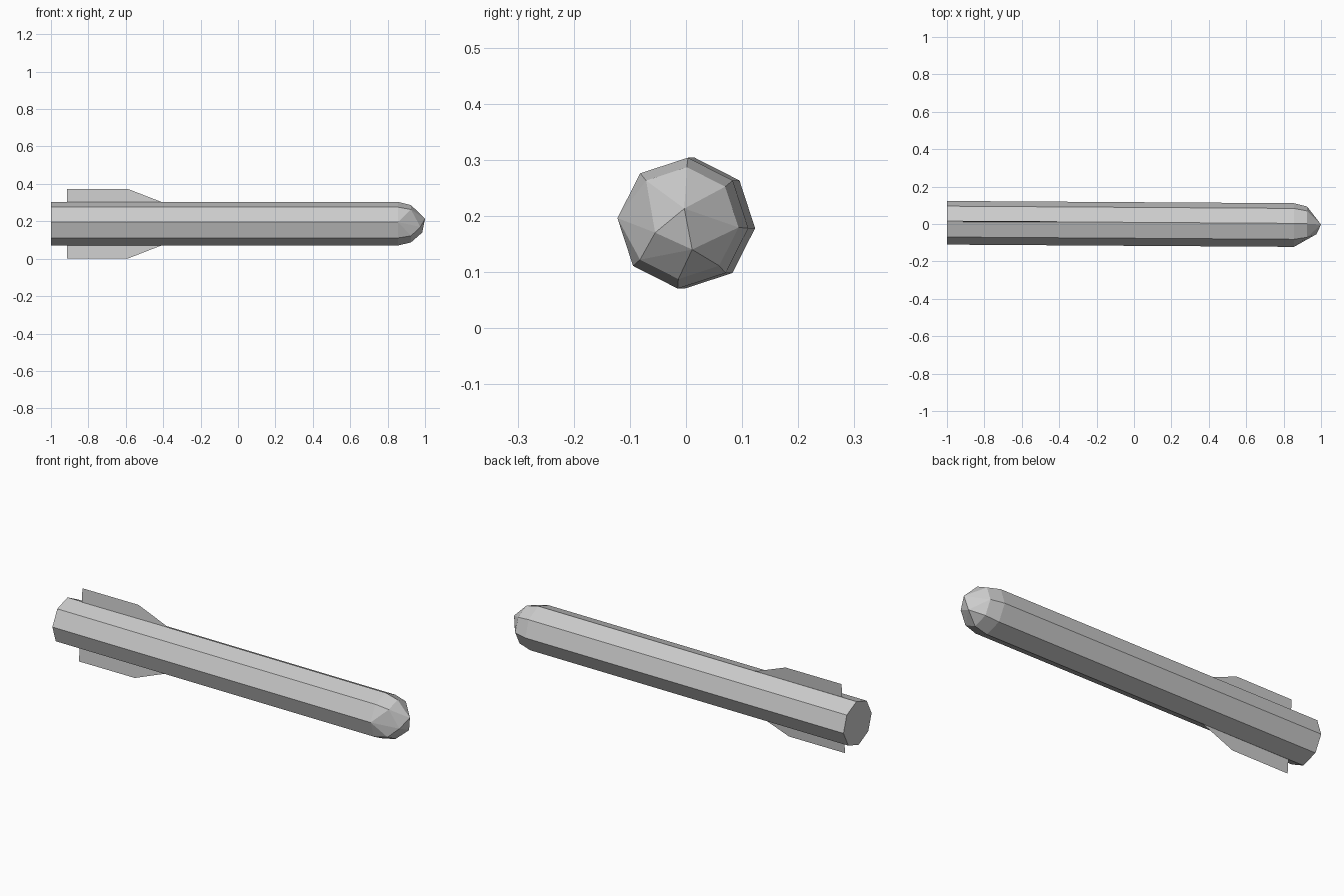
import bpy, bmesh, math
from mathutils import Vector

cube = bpy.data.objects.get("Cube")
if cube:
    bpy.data.objects.remove(cube)

ROLL = math.radians(-4.4)
MID_Z = 0.187


def material(name, rgb):
    m = bpy.data.materials.new(name)
    m.use_nodes = True
    m.diffuse_color = (*rgb, 1)
    m.node_tree.nodes["Principled BSDF"].inputs["Base Color"].default_value = (*rgb, 1)
    return m


grey = material("light grey", (0.6, 0.6, 0.6))


def finish(bm, name):
    me = bpy.data.meshes.new(name)
    bm.to_mesh(me)
    bm.free()
    me.materials.append(grey)
    ob = bpy.data.objects.new(name, me)
    bpy.context.collection.objects.link(ob)
    return ob


def axis_y(x):
    # the axis is turned very slightly off x
    return -0.0065 * x


def on_ring(x, radius, i):
    a = ROLL + i * math.pi / 4
    return Vector((x, axis_y(x) + radius * math.cos(a), MID_Z + radius * math.sin(a)))


# Eight-sided body with a blunt faceted nose
bm = bmesh.new()
points = [on_ring(x, 0.117, i) for x in (-1, 0.855) for i in range(8)]
points += [on_ring(0.925, 0.1, i) for i in range(8) if i != 4]
points += [Vector((1, -0.003, 0.213)),
           Vector((0.975, -0.055, 0.17)),
           Vector((0.985, 0.011, 0.14))]
for p in points:
    bm.verts.new(p)
bmesh.ops.convex_hull(bm, input=bm.verts)
bmesh.ops.dissolve_limit(bm, angle_limit=0.02, verts=bm.verts, edges=bm.edges)
bmesh.ops.recalc_face_normals(bm, faces=bm.faces)
finish(bm, "body")

# Paper-thin swept fins above and below
profile = [(-0.915, 0.08), (-0.915, 0.187), (-0.59, 0.187), (-0.41, 0.117), (-0.41, 0.08)]
for name, side in (("upper_fin", 1), ("lower_fin", -1)):
    bm = bmesh.new()
    verts = []
    for x, r in profile:
        verts.append(bm.verts.new((x, 0.003 - side * r * math.sin(ROLL),
                                   MID_Z + side * r * math.cos(ROLL))))
    bm.faces.new(verts)
    finish(bm, name)
